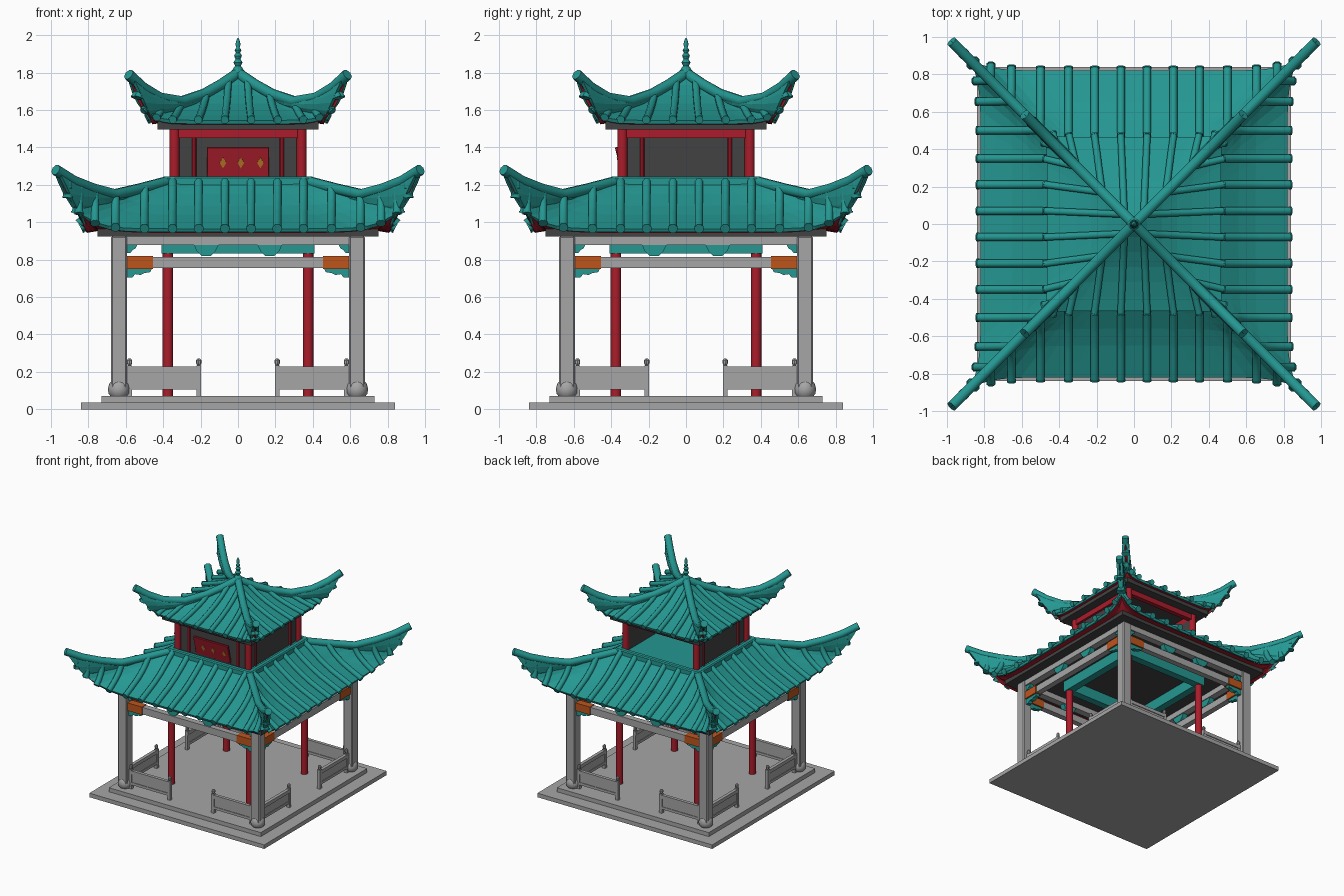
import bpy, bmesh, math
from mathutils import Vector, Matrix

if "Cube" in bpy.data.objects:
    bpy.data.objects.remove(bpy.data.objects["Cube"])

def material(name, rgb):
    m = bpy.data.materials.new(name)
    m.diffuse_color = (*rgb, 1)
    m.use_nodes = True
    m.node_tree.nodes["Principled BSDF"].inputs["Base Color"].default_value = m.diffuse_color
    return m

TEAL = material("teal_tile", (0.018, 0.31, 0.285))
RED = material("red_lacquer", (0.40, 0.012, 0.024))
GREY = material("grey_stone", (0.38, 0.38, 0.38))
DARK = material("dark_timber", (0.055, 0.055, 0.055))
ORANGE = material("orange_paint", (0.52, 0.09, 0.012))
OCHRE = material("ochre_gilt", (0.50, 0.20, 0.02))
Z = Vector((0, 0, 1))

# ---------- helpers ----------
def box(bm, x0, x1, y0, y1, z0, z1, bevel=0):
    m = Matrix.Translation(((x0+x1)/2, (y0+y1)/2, (z0+z1)/2)) @ Matrix.Diagonal((x1-x0, y1-y0, z1-z0, 1))
    vs = bmesh.ops.create_cube(bm, size=1, matrix=m)["verts"]
    if bevel:
        es = list({e for v in vs for e in v.link_edges})
        bmesh.ops.bevel(bm, geom=es, offset=bevel, segments=1, affect='EDGES')

def rings(bm, loops):
    """Skin a list of point loops and cap both ends."""
    vs = [[bm.verts.new(p) for p in loop] for loop in loops]
    n = len(vs[0])
    for a, b in zip(vs, vs[1:]):
        for i in range(n):
            bm.faces.new((a[i], a[(i+1) % n], b[(i+1) % n], b[i]))
    bm.faces.new(vs[0][::-1])
    bm.faces.new(vs[-1])

def lathe(bm, x, y, profile, n=12):
    rings(bm, [[(x + r*math.cos(2*math.pi*i/n), y + r*math.sin(2*math.pi*i/n), z)
                for i in range(n)] for r, z in profile])

def tube(bm, pts, r, n=8):
    pts = [Vector(p) for p in pts]
    loops = []
    for i, p in enumerate(pts):
        d = (pts[min(i+1, len(pts)-1)] - pts[max(i-1, 0)]).normalized()
        s = d.cross(Z).normalized()
        up = s.cross(d)
        loops.append([p + r*(s*math.cos(a) + up*math.sin(a))
                      for a in (2*math.pi*(k+.5)/n for k in range(n))])
    rings(bm, loops)

def prism(bm, profile, y0, y1):
    rings(bm, [[(x, y, z) for x, z in profile] for y in (y0, y1)])

def part(name, mat, draw, turns=(0,), smooth=False, sheet=False):
    """Draw one side, repeat it around z at the given quarter turns."""
    out = bmesh.new()
    for k in turns:
        b = bmesh.new()
        draw(b)
        b.transform(Matrix.Rotation(k*math.pi/2, 4, 'Z'))
        tmp = bpy.data.meshes.new("tmp")
        b.to_mesh(tmp)
        b.free()
        out.from_mesh(tmp)
        bpy.data.meshes.remove(tmp)
    if sheet:
        bmesh.ops.remove_doubles(out, verts=out.verts, dist=1e-4)
    else:
        bmesh.ops.recalc_face_normals(out, faces=out.faces)
    me = bpy.data.meshes.new(name)
    out.to_mesh(me)
    out.free()
    ob = bpy.data.objects.new(name, me)
    bpy.context.collection.objects.link(ob)
    me.materials.append(mat)
    if smooth:
        bpy.ops.object.select_all(action='DESELECT')
        ob.select_set(True)
        bpy.context.view_layer.objects.active = ob
        bpy.ops.object.shade_smooth_by_angle(angle=math.radians(50))
    return ob

ALL = (0, 1, 2, 3)

# ---------- base ----------
part("lower_step", GREY, lambda b: box(b, -.84, .84, -.84, .84, 0, .035))
part("upper_step", GREY, lambda b: box(b, -.73, .73, -.73, .73, .035, .07))

# ---------- columns ----------
part("outer_columns", GREY, lambda b: box(b, .594, .68, -.68, -.594, .08, .925, .008), ALL)
part("column_bases", GREY, lambda b: lathe(b, .637, -.637,
     [(.045, .07), (.056, .085), (.058, .11), (.052, .135), (.042, .148)], 16), ALL, True)
part("inner_columns", RED, lambda b: lathe(b, .375, -.375, [(.028, .07), (.028, .93)], 16), ALL, True)

# ---------- railings ----------
def railing(b):
    for s in (-1, 1):
        lo, hi = sorted((s*.2, s*.59))
        box(b, lo, hi, -.65, -.622, .198, .228)
        box(b, lo, hi, -.643, -.629, .125, .2)
        box(b, lo, hi, -.648, -.624, .105, .127)
        for x in (.21, .58):
            box(b, s*x-.013, s*x+.013, -.649, -.623, .07, .235)
            lathe(b, s*x, -.636, [(.008, .235), (.014, .245), (.014, .262), (.006, .272)], 8)
part("railings", GREY, railing, ALL)

# ---------- beams and brackets ----------
def beams(b):
    box(b, -.6, .6, -.662, -.612, .755, .815)
    box(b, -.6, .6, -.667, -.607, .877, .925)
part("stone_beams", GREY, beams, ALL)

def beam_ends(b):
    for s in (-1, 1):
        box(b, *sorted((s*.455, s*.594)), -.668, -.606, .751, .819)
part("painted_beam_ends", ORANGE, beam_ends, ALL)

def brackets(b):
    for s in (-1, 1):
        prism(b, [(s*x, z) for x, z in ((.594, .751), (.46, .751), (.47, .733), (.5, .728),
              (.52, .718), (.55, .722), (.565, .705), (.594, .705))], -.655, -.619)
        prism(b, [(s*x, z) for x, z in ((.594, .877), (.54, .877), (.548, .86), (.565, .85),
              (.575, .835), (.594, .835))], -.655, -.619)
        prism(b, [(s*.17+x, z) for x, z in ((-.065, .877), (.065, .877), (.05, .845),
              (.025, .82), (-.025, .82), (-.05, .845))], -.66, -.614)
part("brackets", TEAL, brackets, ALL)
part("inner_ring_beams", TEAL, lambda b: box(b, -.41, .41, -.41, -.345, .832, .926), ALL)

# ---------- eave slabs ----------
part("lower_eave_slab", DARK, lambda b: box(b, -.75, .75, -.75, .75, .925, .965))
part("upper_eave_slab", DARK, lambda b: box(b, -.43, .43, -.43, .43, 1.497, 1.54))

# ---------- upper room: walls on three sides, open at the back ----------
part("upper_walls", DARK, lambda b: box(b, -.33, .33, -.335, -.315, 1.2, 1.5), (0, 1, 3))
part("upper_posts", RED, lambda b: lathe(b, .34, -.34, [(.027, 1.2), (.027, 1.5)], 16), ALL, True)
part("upper_lintels", RED, lambda b: box(b, -.34, .34, -.355, -.315, 1.45, 1.5), ALL)

def thin_posts(b):
    for s in (-1, 1):
        lathe(b, s*.235, -.335, [(.012, 1.2), (.012, 1.46)], 8)
part("thin_posts", RED, thin_posts, (0, 1, 3))

TILT = Matrix.Translation((0, -.352, 1.32)) @ Matrix.Rotation(math.radians(14), 4, 'X')
def plaque(b):
    box(b, -.167, .167, -.008, .008, -.084, .084, .003)
    b.transform(TILT)
def lozenges(b):
    for x in (-.08, .015, .12):
        prism(b, [(x-.018, 0), (x, -.03), (x+.018, 0), (x, .03)], -.012, -.007)
    b.transform(TILT)
part("plaque", RED, plaque)
part("plaque_ornaments", OCHRE, lozenges)

# ---------- roofs ----------
def make_roof(name, hip, mid, xs, rib_r, fan, slab, slab_z):
    """hip, mid: (distance from axis, height) points from the top down to the eave."""
    n = len(hip) - 1
    def at(path, v):
        i = min(int(v*n), n-1)
        return Vector(path[i]).lerp(Vector(path[i+1]), v*n - i)
    def surf(u, v):
        h, m = at(hip, v), at(mid, v)
        p = m.lerp(h, abs(u)**(4 + 5*v))
        return Vector((u*h[0], -p[0], p[1]))
    us = [math.sin(math.pi/2*i/14) for i in range(-14, 15)]

    def grid(b, rows):
        vs = [[b.verts.new(p) for p in row] for row in rows]
        for r, q in zip(vs, vs[1:]):
            for i in range(len(r)-1):
                b.faces.new((r[i], q[i], q[i+1], r[i+1]))

    def tiles(b):
        grid(b, [[surf(u, j/(2*n) if j else 1e-3) for u in us] for j in range(2*n+1)])
    ob = part(name + "_tiles", TEAL, tiles, ALL, sheet=True)
    sol = ob.modifiers.new("thickness", 'SOLIDIFY')
    sol.thickness, sol.offset = .02, -1

    # red soffit from the eave back to the dark slab
    def soffit(b):
        def low(u, t):
            e = surf(u, 1) * 1
            e = Vector((e.x*.985, e.y*.985, e.z-.022))
            p = Vector((u*slab, -slab, slab_z)).lerp(e, t)
            p.z -= .12*t*(1-t)*abs(u)**6
            return p
        grid(b, [[low(u, t) for u in us] for t in (1, .66, .33, 0)])
    ob = part(name + "_soffit", RED, soffit, ALL, sheet=True)
    ob.data.flip_normals()

    # tile ribs, those past the ridge starting at the hip
    def ribs(b):
        for x in [s*x for x in xs for s in (-1, 1)]:
            pts = []
            for j in range(25):
                v = j/24
                xv = x*(1 - fan + fan*v)
                h = at(hip, v)[0]
                if h > abs(xv) + .004:
                    pts.append(surf(xv/h, v) + Z*.008)
            if len(pts) > 1:
                pts.append(pts[-1] + (pts[-1]-pts[-2]).normalized()*.012)
                tube(b, pts, rib_r)
                tube(b, [pts[-1], pts[-1] + (pts[-1]-pts[-2]).normalized()*.008], rib_r*1.15)
    part(name + "_ribs", TEAL, ribs, ALL, True)

    # corner hip ridges
    part(name + "_hips", TEAL, lambda b: tube(b, [(r, -r, z) for r, z in hip], .03), ALL, True)

make_roof("lower_roof",
          [(.385, 1.215), (.52, 1.18), (.66, 1.148), (.78, 1.18), (.88, 1.22), (.975, 1.28)],
          [(.385, 1.215), (.47, 1.15), (.56, 1.09), (.65, 1.04), (.74, 1.0), (.82, .965)],
          (.07, .21, .35, .5, .655, .765, .85, .915), .023, 0, .74, .955)
make_roof("upper_roof",
          [(.002, 1.795), (.09, 1.735), (.18, 1.685), (.3, 1.645), (.42, 1.665), (.51, 1.72), (.585, 1.79)],
          [(.002, 1.795), (.07, 1.735), (.15, 1.68), (.23, 1.635), (.31, 1.60), (.39, 1.57), (.465, 1.545)],
          (.07, .21, .345, .43, .495, .545), .02, .3, .42, 1.53)

# flat top and ridge trim of the lower roof
part("lower_roof_cap", TEAL, lambda b: box(b, -.39, .39, -.39, .39, 1.2, 1.228))
part("lower_roof_ridge", TEAL, lambda b: box(b, -.4, .4, -.405, -.36, 1.19, 1.245, .008), ALL)

# finial
part("finial", TEAL, lambda b: lathe(b, 0, 0, [(.035, 1.77), (.038, 1.80), (.024, 1.825), (.014, 1.835),
     (.024, 1.855), (.013, 1.872), (.021, 1.89), (.011, 1.905), (.018, 1.92), (.009, 1.935),
     (.014, 1.95), (.009, 1.97), (.003, 1.985)], 12), smooth=True)
